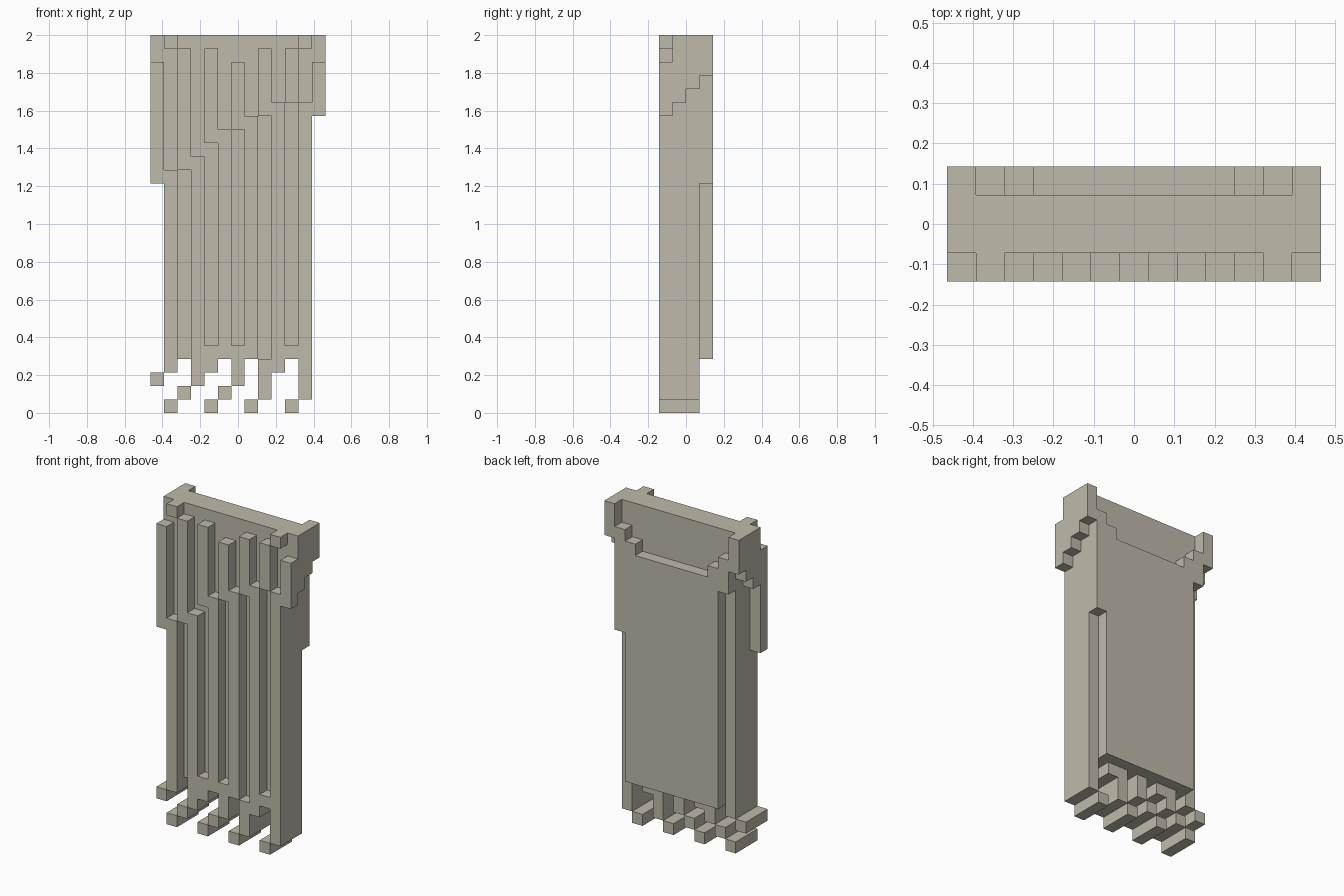
import bpy, bmesh, math
from mathutils import Vector

if "Cube" in bpy.data.objects:
    bpy.data.objects.remove(bpy.data.objects["Cube"], do_unlink=True)

U = 2 / 28                      # size of one block
NX, NY = 13, 4                  # blocks across and deep

mat = bpy.data.materials.new("pale_stone")
colour = (0.52, 0.49, 0.40, 1)
mat.diffuse_color = colour
mat.use_nodes = True
mat.node_tree.nodes["Principled BSDF"].inputs["Base Color"].default_value = colour


def cells(boxes):
    """Boxes are (x0, x1, y0, y1, z0, z1) in block units, y = 0 at the front."""
    return {(x, y, z) for a, b, c, d, e, f in boxes
            for x in range(a, b) for y in range(c, d) for z in range(e, f)}


def post(col, z0, z1, y0=0, y1=1):
    return (col, col + 1, y0, y1, z0, z1)


parts = {}

# Main slab, two blocks thick
parts["core_slab"] = [(1, 12, 1, 3, 4, 28)]

# Back panel with a stepped pocket at the top and uneven side edges
parts["back_panel"] = [(3, 10, 3, 4, 4, 24), post(2, 4, 25, 3, 4), post(10, 4, 25, 3, 4),
                       post(1, 23, 26, 3, 4), post(11, 17, 26, 3, 4)]

# Shoulder brackets, stepped underneath
for name, col in (("right_bracket", 0), ("left_bracket", 12)):
    parts[name] = [post(col, 22 + y, 28, y, y + 1) for y in (1, 2, 3)]

# Small caps at the front of the top edge
parts["front_caps"] = [post(1, 27, 28), post(11, 27, 28)]

# Upper ribs hang on the even columns: column, bottom, top
parts["upper_ribs"] = [post(*r) for r in (
    (0, 17, 26), (2, 18, 27), (4, 20, 27), (6, 21, 26),
    (8, 22, 27), (10, 23, 27), (12, 22, 26))]

# Lower ribs continue one column aside
parts["lower_ribs"] = [post(*r) for r in (
    (1, 4, 18), (3, 4, 19), (5, 4, 21), (7, 4, 22), (9, 4, 23), (11, 4, 23))]

# Low sill joining the ribs
parts["rib_sill"] = [(3, 8, 0, 1, 4, 5), post(10, 4, 5)]

# Ragged fringe of legs and stray blocks under the slab
parts["fringe_legs"] = [post(c, z0, 4, 0, 3) for c, z0 in (
    (1, 3), (3, 2), (4, 3), (6, 2), (8, 1), (9, 3), (11, 1))]
parts["fringe_blocks"] = [post(c, z, z + 1, 0, 3) for c, z in (
    (0, 2), (1, 0), (2, 1), (4, 0), (5, 1), (7, 0), (10, 0))]

solids = {name: cells(boxes) for name, boxes in parts.items()}
everything = set().union(*solids.values())


def build(name, solid):
    """Skin the blocks, leaving out faces buried against other blocks."""
    bm = bmesh.new()
    for cell in solid:
        for axis in range(3):
            for side in (0, 1):
                near = list(cell)
                near[axis] += 2 * side - 1
                if tuple(near) in everything:
                    continue
                loop = []
                for u, v in ((0, 0), (1, 0), (1, 1), (0, 1)):
                    p = list(cell)
                    p[axis] += side
                    p[(axis + 1) % 3] += u
                    p[(axis + 2) % 3] += v
                    loop.append(Vector(((p[0] - NX / 2) * U, (p[1] - NY / 2) * U, p[2] * U)))
                if not side:
                    loop.reverse()
                bm.faces.new([bm.verts.new(p) for p in loop])
    bmesh.ops.remove_doubles(bm, verts=bm.verts, dist=1e-4)
    bmesh.ops.dissolve_limit(bm, angle_limit=math.radians(1), verts=bm.verts, edges=bm.edges)
    mesh = bpy.data.meshes.new(name)
    bm.to_mesh(mesh)
    bm.free()
    mesh.materials.append(mat)
    bpy.context.scene.collection.objects.link(bpy.data.objects.new(name, mesh))


for name, solid in solids.items():
    build(name, solid)
